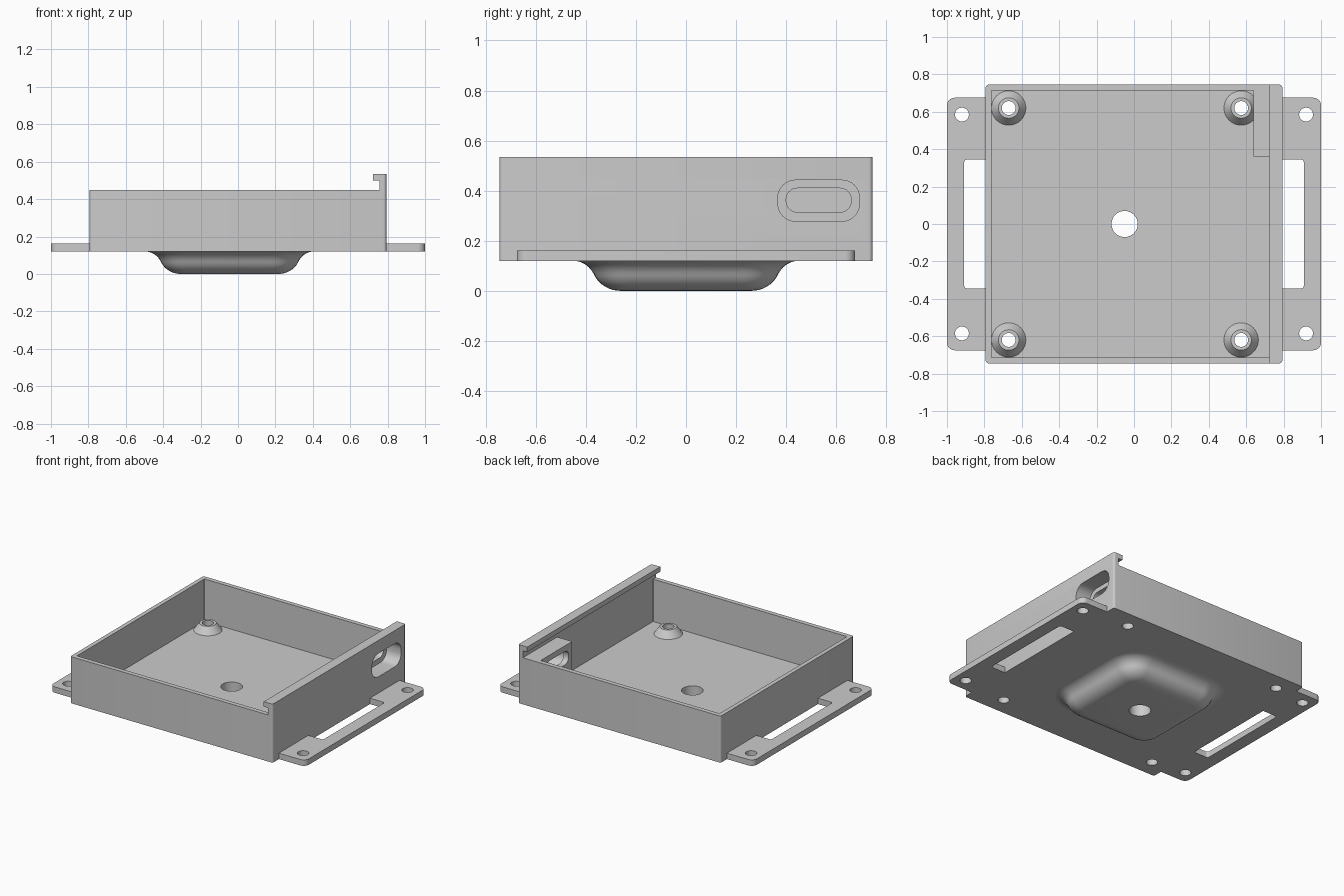
import bpy, bmesh
from math import sin, cos, pi, radians

if "Cube" in bpy.data.objects:
    bpy.data.objects.remove(bpy.data.objects["Cube"])

grey = bpy.data.materials.new("plain grey")
grey.use_nodes = True
grey.diffuse_color = (0.6, 0.6, 0.6, 1)
grey.node_tree.nodes["Principled BSDF"].inputs["Base Color"].default_value = grey.diffuse_color


def rounded(cx, cy, hx, hy, r, steps=8):
    """Outline of a rounded rectangle; r equal to both half sizes gives a circle."""
    pts = []
    for i, (sx, sy) in enumerate([(1, 1), (-1, 1), (-1, -1), (1, -1)]):
        for k in range(steps + 1):
            a = (i + k / steps) * pi / 2
            pts.append((cx + sx * (hx - r) + r * cos(a), cy + sy * (hy - r) + r * sin(a)))
    return pts


def disc(cx, cy, r):
    return rounded(cx, cy, r, r, r)


def along(axis, outline, d):
    """Place a 2D outline at distance d on an axis."""
    if axis == "X":
        return [(d, u, v) for u, v in outline]
    if axis == "Y":
        return [(u, d, v) for u, v in outline]
    return [(u, v, d) for u, v in outline]


def loft(name, rings):
    bm = bmesh.new()
    loops = [[bm.verts.new(p) for p in ring] for ring in rings]
    n = len(loops[0])
    for a, b in zip(loops, loops[1:]):
        for i in range(n):
            j = (i + 1) % n
            bm.faces.new((a[i], a[j], b[j], b[i]))
    bm.faces.new(loops[0])
    bm.faces.new(loops[-1])
    bmesh.ops.remove_doubles(bm, verts=bm.verts, dist=1e-5)
    bmesh.ops.recalc_face_normals(bm, faces=bm.faces)
    mesh = bpy.data.meshes.new(name)
    bm.to_mesh(mesh)
    bm.free()
    mesh.materials.append(grey)
    obj = bpy.data.objects.new(name, mesh)
    bpy.context.collection.objects.link(obj)
    return obj


def prism(name, outline, lo, hi, axis="Z"):
    return loft(name, [along(axis, outline, lo), along(axis, outline, hi)])


cutters = []


def cutter(*args):
    obj = prism("cutter", *args)
    obj.hide_render = True
    cutters.append(obj)
    return obj


def finish(obj, cuts=(), operation="DIFFERENCE"):
    """Apply the booleans, then smooth the curved faces."""
    for c in cuts:
        mod = obj.modifiers.new("cut", "BOOLEAN")
        mod.operation, mod.solver, mod.object = operation, "EXACT", c
    bpy.context.view_layer.update()
    graph = bpy.context.evaluated_depsgraph_get()
    obj.data = bpy.data.meshes.new_from_object(obj.evaluated_get(graph))
    obj.modifiers.clear()
    bpy.ops.object.select_all(action="DESELECT")
    obj.select_set(True)
    bpy.context.view_layer.objects.active = obj
    bpy.ops.object.shade_smooth_by_angle(angle=radians(30))


# Main levels and positions
BASE, FLOOR, RIM = 0.12, 0.15, 0.45
HX, HY = 0.793, 0.745
posts = [(x, y) for x in (-0.67, 0.573) for y in (-0.62, 0.62)]
hull_outline = rounded(0, 0, HX, HY, 0.015, 4)

# Shared cutters
hull = cutter(hull_outline, 0, 1)
cavity = cutter(rounded(-0.003, 0, 0.76, 0.713, 0.002, 1), FLOOR, 1)
centre_hole = cutter(disc(-0.05, 0, 0.07), -0.1, 0.3)
screw_holes = [cutter(disc(x, y, 0.037), 0, 0.3) for x, y in posts]
port_recess = cutter(rounded(0.53, 0.36, 0.163, 0.082, 0.07), 0.68, 0.9, "X")
port_slot = cutter(rounded(0.53, 0.362, 0.13, 0.048, 0.045), 0.6, 0.9, "X")

# Open tray with floor and walls
tray = prism("tray", hull_outline, BASE, RIM)
finish(tray, [cavity, centre_hole, port_recess, port_slot] + screw_holes)

# Hooked rail on top of the left wall, trimmed to the tray outline
hook = [(0.757, RIM), (0.85, RIM), (0.85, 0.535), (0.723, 0.535), (0.723, 0.5), (0.757, 0.5)]
rail = prism("hook_rail", hook, -0.8, 0.8, "Y")
finish(rail, [hull], "INTERSECT")

# Mounting flanges on both sides, with strap slots and screw holes
flanges = prism("mounting_flanges", rounded(0, 0, 1, 0.675, 0.04), BASE, 0.162)
flange_cuts = [hull]
for s in (-1, 1):
    flange_cuts.append(cutter(rounded(s * 0.84, 0, 0.068, 0.345, 0.015, 4), 0, 0.3))
    flange_cuts += [cutter(disc(s * 0.92, y, 0.037), 0, 0.3) for y in (-0.585, 0.585)]
finish(flanges, flange_cuts)

# Port housing in the inner corner
housing = prism("port_housing", [(0.64, 0.36), (0.757, 0.36), (0.757, 0.713), (0.64, 0.713)],
                FLOOR, RIM)
finish(housing, [port_recess, port_slot])

# Tapered screw posts
for (x, y), hole in zip(posts, screw_holes):
    post = loft("screw_post", [along("Z", disc(x, y, 0.092), FLOOR),
                               along("Z", disc(x, y, 0.055), 0.2)])
    finish(post, [hole])

# Rounded bulge under the floor: convex lower bend, concave upper bend
profile = []
for k in range(9):
    a = k / 8 * radians(65)
    profile.append((sin(a) / sin(radians(65)), (1 - cos(a)) / (1 - cos(radians(65)))))
section = [(0.26 + 0.105 * u, 0.06 * v) for u, v in profile]
section += [(0.45 - 0.085 * u, BASE - 0.06 * v) for u, v in reversed(profile[:-1])]
bulge = loft("underside_bulge",
             [along("Z", rounded(-0.045, 0, h, h, h - 0.23), z) for h, z in section])
finish(bulge, [centre_hole])

for c in cutters:
    bpy.data.objects.remove(c)
